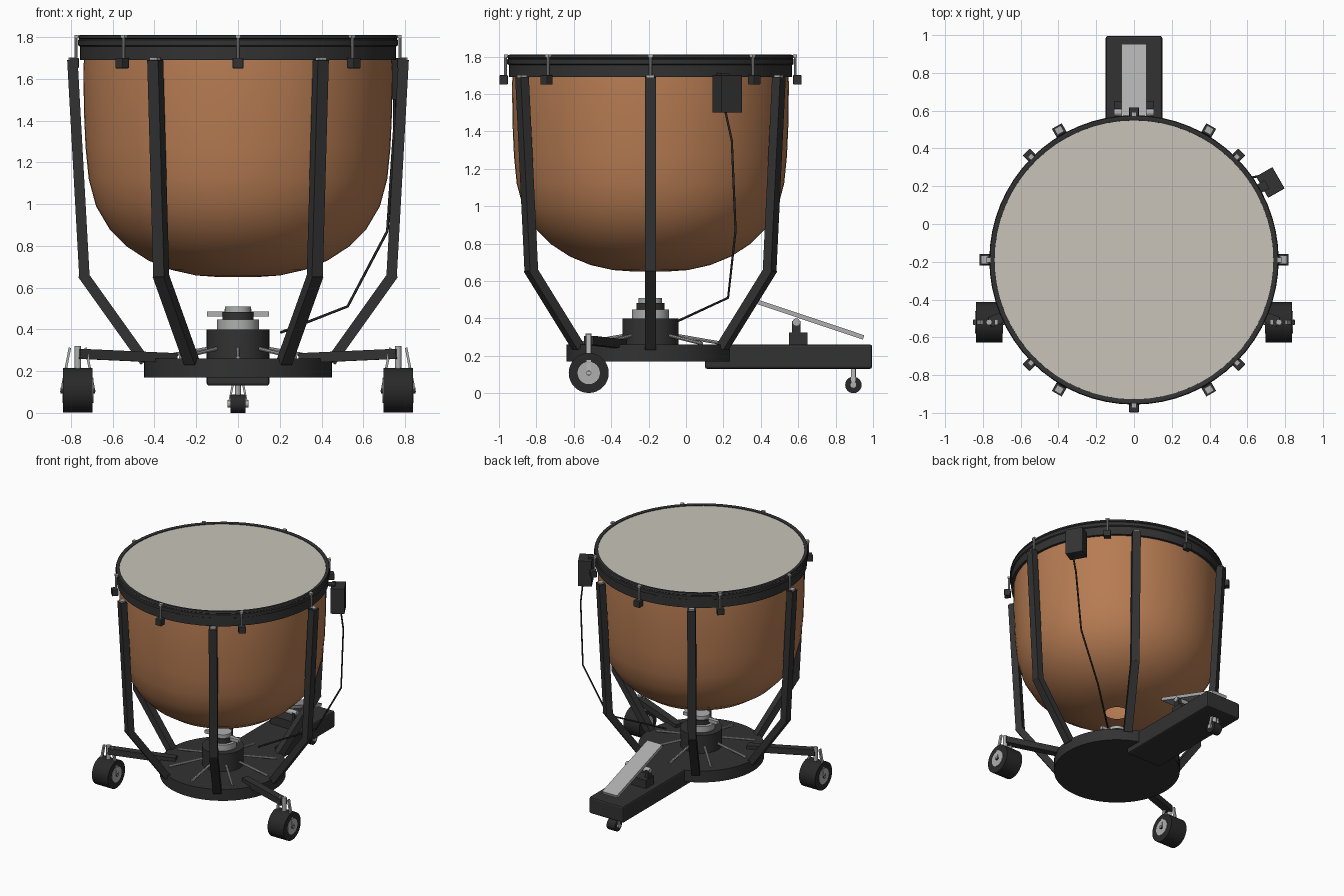
import bpy, bmesh, math
from mathutils import Vector, Matrix

if "Cube" in bpy.data.objects:
    bpy.data.objects.remove(bpy.data.objects["Cube"])

CY = -0.19                      # drum axis position along y


def mat(name, rgb):
    m = bpy.data.materials.new(name)
    m.diffuse_color = (*rgb, 1)
    m.use_nodes = True
    m.node_tree.nodes["Principled BSDF"].inputs["Base Color"].default_value = m.diffuse_color
    return m


COPPER = mat("copper", (0.47, 0.20, 0.085))
DARK = mat("dark_metal", (0.032, 0.032, 0.033))
STEEL = mat("steel", (0.42, 0.43, 0.42))
SKIN = mat("drum_skin", (0.58, 0.55, 0.49))
RUBBER = mat("rubber", (0.022, 0.022, 0.023))


def finish(bm, name, material, smooth=False, bevel=0):
    bmesh.ops.recalc_face_normals(bm, faces=bm.faces)
    me = bpy.data.meshes.new(name)
    bm.to_mesh(me)
    bm.free()
    ob = bpy.data.objects.new(name, me)
    bpy.context.collection.objects.link(ob)
    me.materials.append(material)
    if bevel:
        b = ob.modifiers.new("bevel", 'BEVEL')
        b.width, b.segments = bevel, 2
    if smooth:
        bpy.ops.object.select_all(action='DESELECT')
        ob.select_set(True)
        bpy.context.view_layer.objects.active = ob
        bpy.ops.object.shade_smooth_by_angle(angle=math.radians(35))
    return ob


def box(name, center, size, material, rot=0, bevel=0):
    bm = bmesh.new()
    m = Matrix.Translation(center) @ Matrix.Rotation(rot, 4, 'Z') @ Matrix.Diagonal((*size, 1))
    bmesh.ops.create_cube(bm, size=1, matrix=m)
    return finish(bm, name, material, bevel=bevel)


def beam(name, a, b, width, depth, material, side):
    """Box from a to b; width is measured along the side direction."""
    a, b = Vector(a), Vector(b)
    z = (b - a).normalized()
    y = Vector(side)
    y = (y - z * y.dot(z)).normalized()
    x = y.cross(z)
    r = Matrix((x, y, z)).transposed().to_4x4()
    bm = bmesh.new()
    bmesh.ops.create_cube(bm, size=1, matrix=Matrix.Translation((a + b) / 2) @ r
                          @ Matrix.Diagonal((depth, width, (b - a).length, 1)))
    return finish(bm, name, material)


def rod(name, a, b, radius, material, sides=12):
    a, b = Vector(a), Vector(b)
    q = (b - a).to_track_quat('Z', 'Y').to_matrix().to_4x4()
    bm = bmesh.new()
    bmesh.ops.create_cone(bm, cap_ends=True, segments=sides, radius1=radius, radius2=radius,
                          depth=(b - a).length, matrix=Matrix.Translation((a + b) / 2) @ q)
    return finish(bm, name, material, smooth=True)


def lathe(name, profile, material, steps=64, closed=False):
    """Spin (radius, z) points around the drum axis."""
    bm = bmesh.new()
    vs = [bm.verts.new((r, CY, z)) for r, z in profile]
    es = [bm.edges.new(p) for p in zip(vs, vs[1:])]
    if closed:
        es.append(bm.edges.new((vs[-1], vs[0])))
    bmesh.ops.spin(bm, geom=vs + es, cent=(0, CY, 0), axis=(0, 0, 1),
                   angle=2 * math.pi, steps=steps)
    bmesh.ops.remove_doubles(bm, verts=bm.verts, dist=1e-4)
    return finish(bm, name, material, smooth=True)


def polar(r, ang, z):
    return Vector((r * math.cos(ang), CY + r * math.sin(ang), z))


def disc(name, radius, z0, z1, material, sides=48):
    return rod(name, (0, CY, z0), (0, CY, z1), radius, material, sides)


# Bowl with a small vent hole at the bottom
lathe("bowl", [(0.735, 1.72), (0.74, 1.66), (0.738, 1.45), (0.73, 1.27), (0.715, 1.12),
               (0.68, 0.99), (0.615, 0.88), (0.53, 0.795), (0.43, 0.73), (0.32, 0.685),
               (0.2, 0.658), (0.085, 0.65)], COPPER)

# Rim hoop and skin
lathe("rim_hoop", [(0.735, 1.69), (0.757, 1.69), (0.757, 1.755), (0.766, 1.76), (0.766, 1.785),
                   (0.76, 1.79), (0.766, 1.795), (0.762, 1.808), (0.75, 1.81), (0.738, 1.805)],
      DARK, closed=True)
disc("drum_head", 0.742, 1.79, 1.80, SKIN, 64)

# Tension lugs and tie rods, eight around
for i in range(8):
    a = i * math.pi / 4
    box("lug_block", polar(0.785, a, 1.675), (0.045, 0.052, 0.05), DARK, a, 0.004)
    rod("tension_rod", polar(0.775, a, 1.69), polar(0.775, a, 1.80), 0.007, STEEL, 8)
    box("tension_rod_head", polar(0.772, a, 1.803), (0.022, 0.026, 0.014), STEEL, a)
    rod("tie_rod", polar(0.13, a, 0.31), polar(0.39, a, 0.265), 0.009, STEEL, 8)

# Six bent support struts with steel caps
for i in range(6):
    a = i * math.pi / 3
    side = (-math.sin(a), math.cos(a), 0)
    beam("strut_upper", polar(0.735, a, 0.645), polar(0.793, a, 1.69), 0.06, 0.05, DARK, side)
    beam("strut_lower", polar(0.745, a, 0.665), polar(0.445, a, 0.245), 0.06, 0.05, DARK, side)
    box("strut_cap", polar(0.793, a, 1.694), (0.036, 0.04, 0.014), STEEL, a)

# Base plate and centre hub
disc("base_plate", 0.45, 0.17, 0.26, DARK, 64)
disc("hub", 0.15, 0.25, 0.40, DARK)
disc("hub_collar", 0.10, 0.40, 0.447, STEEL)
disc("hub_neck", 0.075, 0.445, 0.482, DARK)
box("hub_crossbar", (0, CY, 0.473), (0.295, 0.03, 0.025), STEEL)
disc("hub_top", 0.063, 0.48, 0.51, STEEL)

# Pedal housing, pedal plate and pivot
box("pedal_housing", (0, 0.548, 0.195), (0.30, 0.895, 0.13), DARK, bevel=0.012)
beam("pedal_plate", (0, 0.385, 0.487), (0, 0.95, 0.298), 0.13, 0.024, STEEL, (1, 0, 0))
box("pedal_post", (0, 0.60, 0.29), (0.21, 0.10, 0.07), DARK)
for s in (-1, 1):
    box("pedal_bracket", (s * 0.085, 0.59, 0.35), (0.025, 0.045, 0.07), DARK)
rod("pedal_pivot", (-0.105, 0.59, 0.38), (0.105, 0.59, 0.38), 0.02, STEEL)

# Rear caster under the pedal
rod("rear_wheel", (-0.036, 0.895, 0.044), (0.036, 0.895, 0.044), 0.044, RUBBER, 24)
rod("rear_axle", (-0.05, 0.895, 0.044), (0.05, 0.895, 0.044), 0.018, STEEL)
rod("rear_stem", (0, 0.895, 0.08), (0, 0.895, 0.14), 0.014, STEEL)
for s in (-1, 1):
    beam("rear_fork", (s * 0.025, 0.895, 0.135), (s * 0.044, 0.895, 0.04), 0.024, 0.01,
         STEEL, (0, 1, 0))

# Front casters on outrigger legs
for s in (-1, 1):
    cx, cy, cz = s * 0.767, -0.52, 0.108
    beam("outrigger_leg", (s * 0.30, -0.34, 0.262), (s * 0.765, cy, 0.283), 0.055, 0.048,
         DARK, (0.36, s, 0))
    rod("front_wheel", (cx - 0.07, cy, cz), (cx + 0.07, cy, cz), 0.107, RUBBER, 32)
    rod("wheel_hub", (cx - 0.074, cy, cz), (cx + 0.074, cy, cz), 0.06, STEEL, 24)
    rod("wheel_axle", (cx - 0.082, cy, cz), (cx + 0.082, cy, cz), 0.014, DARK)
    rod("caster_stem", (cx, cy, 0.20), (cx, cy, 0.32), 0.016, STEEL)
    for t in (-1, 1):
        beam("caster_fork", (cx + t * 0.038, cy, 0.312), (cx + t * 0.079, cy, 0.10), 0.022,
             0.012, STEEL, (0, 1, 0))

# Tuning gauge box on the rim
g = math.radians(29.6)
box("gauge_box", polar(0.83, g, 1.60), (0.10, 0.13, 0.20), DARK, g, 0.004)
box("gauge_bracket", polar(0.775, g, 1.705), (0.07, 0.05, 0.012), DARK, g)

# Cable from the gauge to the base
cu = bpy.data.curves.new("cable", 'CURVE')
cu.dimensions = '3D'
cu.bevel_depth, cu.bevel_resolution = 0.0065, 1
cu.use_fill_caps = True
path = [(0.75, 0.21, 1.51), (0.748, 0.245, 1.35), (0.715, 0.265, 0.87),
        (0.525, 0.225, 0.51), (0.205, -0.045, 0.385)]
sp = cu.splines.new('POLY')
sp.points.add(len(path) - 1)
for p, co in zip(sp.points, path):
    p.co = (*co, 1)
cu.materials.append(RUBBER)
bpy.context.collection.objects.link(bpy.data.objects.new("cable", cu))
